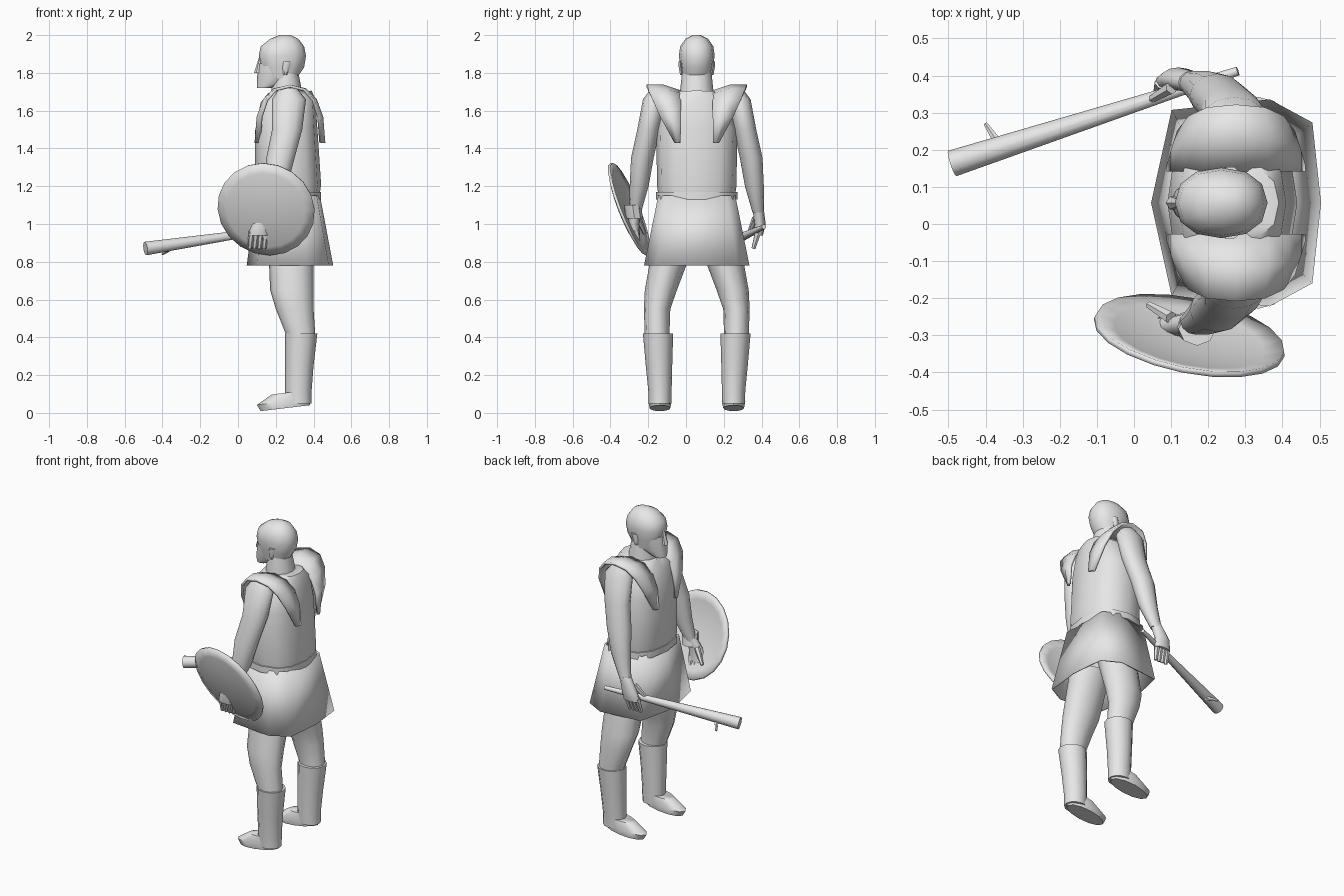
import bpy, bmesh, math
from mathutils import Matrix, Vector

default_cube = bpy.data.objects.get("Cube")
if default_cube:
    bpy.data.objects.remove(default_cube, do_unlink=True)

MIDDLE = .057  # the body's plane of symmetry in y

grey = bpy.data.materials.new("plain_grey")
grey.use_nodes = True
grey.diffuse_color = (.8, .8, .8, 1)
for node in grey.node_tree.nodes:
    if node.type == 'BSDF_PRINCIPLED':
        node.inputs["Base Color"].default_value = grey.diffuse_color


def finish(name, mesh_data, thickness=None, angle=45):
    bmesh.ops.recalc_face_normals(mesh_data, faces=mesh_data.faces)
    mesh = bpy.data.meshes.new(name)
    mesh_data.to_mesh(mesh)
    mesh_data.free()
    mesh.materials.append(grey)
    part = bpy.data.objects.new(name, mesh)
    bpy.context.collection.objects.link(part)
    if thickness:
        modifier = part.modifiers.new("thickness", 'SOLIDIFY')
        modifier.thickness = thickness
        modifier.offset = 0
    bpy.ops.object.select_all(action='DESELECT')
    part.select_set(True)
    bpy.context.view_layer.objects.active = part
    bpy.ops.object.shade_smooth_by_angle(angle=math.radians(angle))
    return part


def skin(rows, closed=True, caps=False):
    """Join successive rows of points with quads."""
    result = bmesh.new()
    rows = [[result.verts.new(point) for point in row] for row in rows]
    count = len(rows[0])
    for low, high in zip(rows, rows[1:]):
        for i in range(count if closed else count - 1):
            j = (i + 1) % count
            result.faces.new((low[i], low[j], high[j], high[i]))
    if caps:
        result.faces.new(rows[0])
        result.faces.new(rows[-1])
    return result


def ring(centre, radius_x, radius_y, sides, power=1, pitch=0):
    """Oval section; a power below one makes it boxier, pitch raises its back."""
    points = []
    for i in range(sides):
        angle = math.tau * i / sides
        c, s = math.cos(angle), math.sin(angle)
        across = radius_x * math.copysign(abs(c) ** power, c)
        along = radius_y * math.copysign(abs(s) ** power, s)
        points.append(centre + Vector((across, along, pitch * across)))
    return points


def place(x, outward, z, side):
    return Vector((x, MIDDLE + side * outward, z))


def loft(name, sections, side=1, sides=12, power=1, pitch=0):
    """Sections list height, front, back, half width and outward offset."""
    rows = []
    for height, front, back, half_width, outward in sections:
        centre = place((front + back) / 2, outward, height, side)
        rows.append(ring(centre, (back - front) / 2, half_width, sides, power, pitch))
    return finish(name, skin(rows, caps=True))


def rod(name, start, end, start_radius, end_radius, sides=6):
    start, end = Vector(start), Vector(end)
    direction = end - start
    turn = direction.to_track_quat('Z', 'Y').to_matrix().to_4x4()
    result = bmesh.new()
    bmesh.ops.create_cone(result, cap_ends=True, segments=sides,
                          radius1=start_radius, radius2=end_radius, depth=direction.length,
                          matrix=Matrix.Translation((start + end) / 2) @ turn)
    return finish(name, result)


# Head: skull, jaw, neck and nose
loft("skull", [(1.77, .15, .31, .075, 0), (1.83, .12, .35, .085, 0), (1.89, .11, .36, .095, 0),
               (1.94, .12, .35, .088, 0), (1.98, .17, .32, .06, 0), (2, .22, .28, .02, 0)],
     power=.9)
loft("jaw", [(1.72, .1, .18, .04, 0), (1.77, .1, .31, .07, 0), (1.85, .11, .33, .08, 0)])
loft("neck", [(1.6, .16, .36, .1, 0), (1.8, .19, .32, .078, 0)])
loft("nose", [(1.8, .085, .13, .02, 0), (1.88, .11, .13, .012, 0)], sides=6)

# Tunic, belt and flared skirt
loft("tunic", [(1.13, .11, .43, .2, 0), (1.2, .09, .44, .21, 0), (1.5, .09, .42, .215, 0),
               (1.65, .12, .41, .17, 0), (1.7, .16, .39, .1, 0)], power=.8, pitch=.05)
loft("belt", [(1.13, .09, .44, .215, 0), (1.17, .09, .44, .215, 0)], power=.8)


def skirt_edge(height, front, back, half_width):
    """Eight corners with a crease at the front, back and hips."""
    depth = back - front
    flank = [(front + .12 * depth, .9 * half_width), (front + .7 * depth, half_width),
             (back - .05 * depth, .78 * half_width)]
    corners = [(front, 0), *flank, (back, 0)]
    corners += [(x, -outward) for x, outward in reversed(flank)]
    return [place(x, outward, height, 1) for x, outward in corners]


finish("skirt", skin([skirt_edge(1.15, .1, .43, .2), skirt_edge(.78, .05, .5, .275)]),
       thickness=.008, angle=30)


def shoulder_flap(name, side, steps=8):
    """Saddle over the shoulder, tapering to a tip at front and back."""
    rows = []
    for i in range(steps + 1):
        swing = math.pi * (i / steps - .5)
        rise = max(0, math.cos(swing))
        reach = math.copysign(.18 * abs(math.sin(swing)) ** .8, swing)
        height = 1.43 + .27 * rise ** .8
        width = .03 + .15 * rise ** .7
        inner = place(.275 + reach, .085, height, side)
        middle = place(.275 + reach, .085 + width / 2, height + .03 * rise, side)
        outer = place(.275 + reach * .9, .085 + width, height + .03 * rise, side)
        rows.append([inner, middle, outer])
    finish(name, skin(rows, closed=False), thickness=.015)


# Limbs, hands, boots, ears and shoulder flaps, mirrored
for side, tag in ((1, "right"), (-1, "left")):
    shoulder_flap(tag + "_shoulder_flap", side)
    loft(tag + "_ear", [(1.79, .24, .26, .01, .08), (1.83, .235, .275, .012, .085),
                        (1.86, .24, .28, .01, .088)], side, sides=6)
    loft(tag + "_arm", [(1.72, .22, .31, .04, .2), (1.66, .18, .36, .06, .225),
                        (1.5, .18, .34, .06, .255), (1.35, .15, .3, .06, .288),
                        (1.2, .14, .26, .05, .305), (1.06, .12, .19, .03, .325)], side)
    loft(tag + "_palm", [(1.08, .12, .19, .03, .325), (1, .07, .17, .03, .335),
                         (.94, .055, .165, .025, .325)], side)
    for finger in range(4):
        x = .073 + .025 * finger
        rod(f"{tag}_finger_{finger + 1}", place(x, .325, .96, side),
            place(x - .01, .3, .87, side), .018, .011)
    rod(tag + "_thumb", place(.1, .31, 1.03, side), place(.04, .275, .95, side), .018, .01)
    loft(tag + "_thigh", [(.9, .16, .4, .11, .12), (.65, .17, .4, .085, .19),
                          (.55, .2, .4, .07, .21), (.4, .26, .41, .065, .21)], side)
    loft(tag + "_boot", [(.42, .25, .42, .08, .205), (.25, .25, .4, .07, .2),
                         (.12, .25, .39, .062, .195), (.05, .25, .39, .06, .195)], side)
    loft(tag + "_foot", [(.11, .18, .39, .05, .195), (.06, .1, .39, .062, .195),
                         (.025, .12, .38, .055, .195)], side, pitch=.12)

# Round domed shield, leaning outward at the top, with its arm strap
RIM, DOME, STEPS = .26, .035, 5
circles = []
for step in range(STEPS):
    fraction = 1 - step / STEPS
    centre = Vector((0, 0, DOME * (1 - fraction ** 2)))
    circles.append(ring(centre, RIM * fraction, RIM * fraction, 20))
dome = skin(circles)
dome.verts.ensure_lookup_table()
dome.faces.new(dome.verts[-20:])
shield = finish("shield", dome, thickness=.015)
shield.rotation_euler = Vector((-.2, -1, -.4)).to_track_quat('Z', 'Y').to_euler()
shield.location = (.15, -.3, 1.08)
loft("shield_strap", [(1.03, .11, .21, .045, .33), (1.1, .12, .22, .045, .34)], side=-1, sides=8)

# Tapered club with a snapped twig
rod("club", (-.49, .163, .87), (.28, .412, .985), .036, .012, sides=12)
rod("club_twig", (-.36, .21, .87), (-.4, .27, .84), .014, .006)
